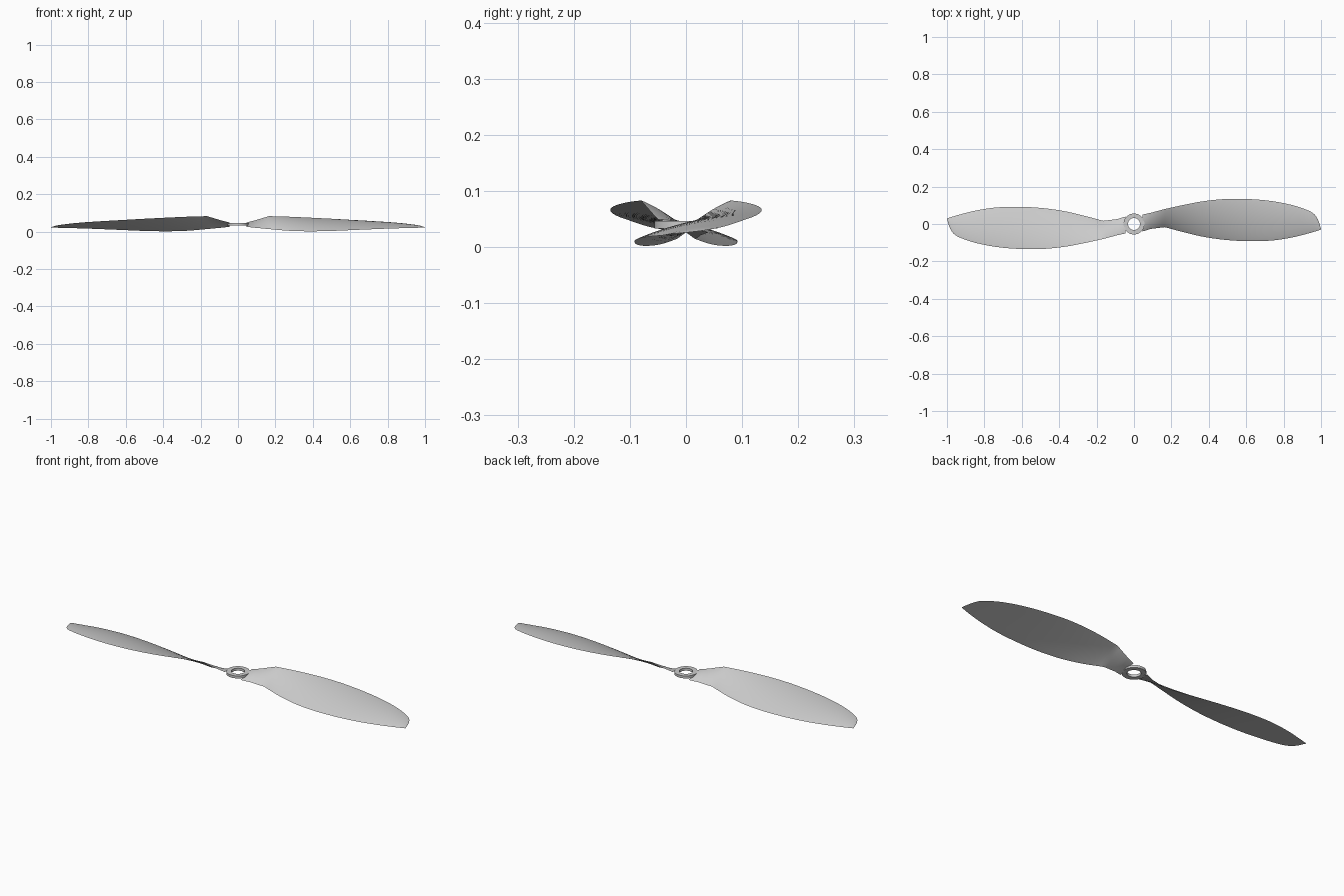
import bpy, bmesh, math
from mathutils import Vector

cube = bpy.data.objects.get("Cube")
if cube:
    bpy.data.objects.remove(cube, do_unlink=True)

grey = bpy.data.materials.new("light_grey")
grey.use_nodes = True
tone = (0.6, 0.6, 0.6, 1)
grey.diffuse_color = tone
grey.node_tree.nodes["Principled BSDF"].inputs["Base Color"].default_value = tone

# Blade stations: x, low edge y, low edge z, high edge y, high edge z
STATIONS = [
    (.045, -.04, .026, .05, .049),
    (.09, -.026, .021, .06, .06),
    (.165, -.017, .014, .08, .083),
    (.27, -.045, .005, .103, .08),
    (.38, -.07, .002, .123, .075),
    (.5, -.086, .004, .134, .069),
    (.62, -.092, .009, .133, .062),
    (.74, -.088, .014, .122, .055),
    (.85, -.071, .018, .1, .047),
    (.93, -.051, .02, .073, .038),
    (.965, -.041, .021, .051, .033),
    (.985, -.035, .022, .02, .028),
    (1, -.03, .022, -.026, .0235),
]
CREASE = 2      # the root is faceted up to this station
STEPS = 5
ACROSS = 16


def spline(a, b, c, d, t):
    return 0.5 * (2*b + (c - a)*t + (2*a - 5*b + 4*c - d)*t*t + (3*b - a - 3*c + d)*t**3)


def stations():
    pts = [Vector(s) for s in STATIONS]
    last = len(pts) - 1
    for i in range(last):
        a = pts[i - 1] if i > CREASE else 2*pts[i] - pts[i + 1]
        d = pts[i + 2] if i + 2 <= last else 2*pts[i + 1] - pts[i]
        for k in range(STEPS):
            t = k / STEPS
            yield pts[i].lerp(pts[i + 1], t) if i < CREASE else spline(a, pts[i], pts[i + 1], d, t)
    yield pts[last]


def section(s):
    """Closed cambered section between the low and high edges."""
    x, y0, z0, y1, z1 = s
    low, high = Vector((x, y0, z0)), Vector((x, y1, z1))
    chord = high - low
    normal = Vector((0, -chord.z, chord.y))
    ts = [(1 - math.cos(math.pi*i/ACROSS)) / 2 for i in range(ACROSS + 1)]
    top = [low + chord*t + normal*(0.2*t*(1 - t) + 0.012*math.sqrt(t*(1 - t))) for t in ts]
    under = [low + chord*t + normal*(0.03*t*(1 - t) - 0.012*math.sqrt(t*(1 - t))) for t in ts[1:-1]]
    return top + under[::-1]


def finish(bm, name):
    bmesh.ops.recalc_face_normals(bm, faces=bm.faces)
    mesh = bpy.data.meshes.new(name)
    bm.to_mesh(mesh)
    bm.free()
    mesh.materials.append(grey)
    obj = bpy.data.objects.new(name, mesh)
    bpy.context.collection.objects.link(obj)
    bpy.ops.object.select_all(action='DESELECT')
    obj.select_set(True)
    bpy.context.view_layer.objects.active = obj
    bpy.ops.object.shade_smooth_by_angle(angle=math.radians(25))
    return obj


def loft(rings, name, closed=False):
    bm = bmesh.new()
    loops = [[bm.verts.new(p) for p in ring] for ring in rings]
    pairs = list(zip(loops, loops[1:] + loops[:1])) if closed else list(zip(loops, loops[1:]))
    for a, b in pairs:
        n = len(a)
        for j in range(n):
            bm.faces.new((a[j], a[(j + 1) % n], b[(j + 1) % n], b[j]))
    if not closed:
        bm.faces.new(loops[0])
        bm.faces.new(loops[-1])
    return finish(bm, name)


# Two blades, half a turn apart
sections = [section(s) for s in stations()]
loft(sections, "left_blade")
loft([[Vector((-p.x, -p.y, p.z)) for p in ring] for ring in sections], "right_blade")

# Hub ring with a round bore
INNER, OUTER, BOTTOM, TOP = .032, .056, .033, .046
profile = [(INNER, BOTTOM), (OUTER, BOTTOM), (OUTER, TOP), (INNER, TOP)]
SIDES = 48
loft([[Vector((r*math.cos(a), r*math.sin(a), z)) for r, z in profile]
      for a in (math.tau*i/SIDES for i in range(SIDES))], "hub_ring", closed=True)
